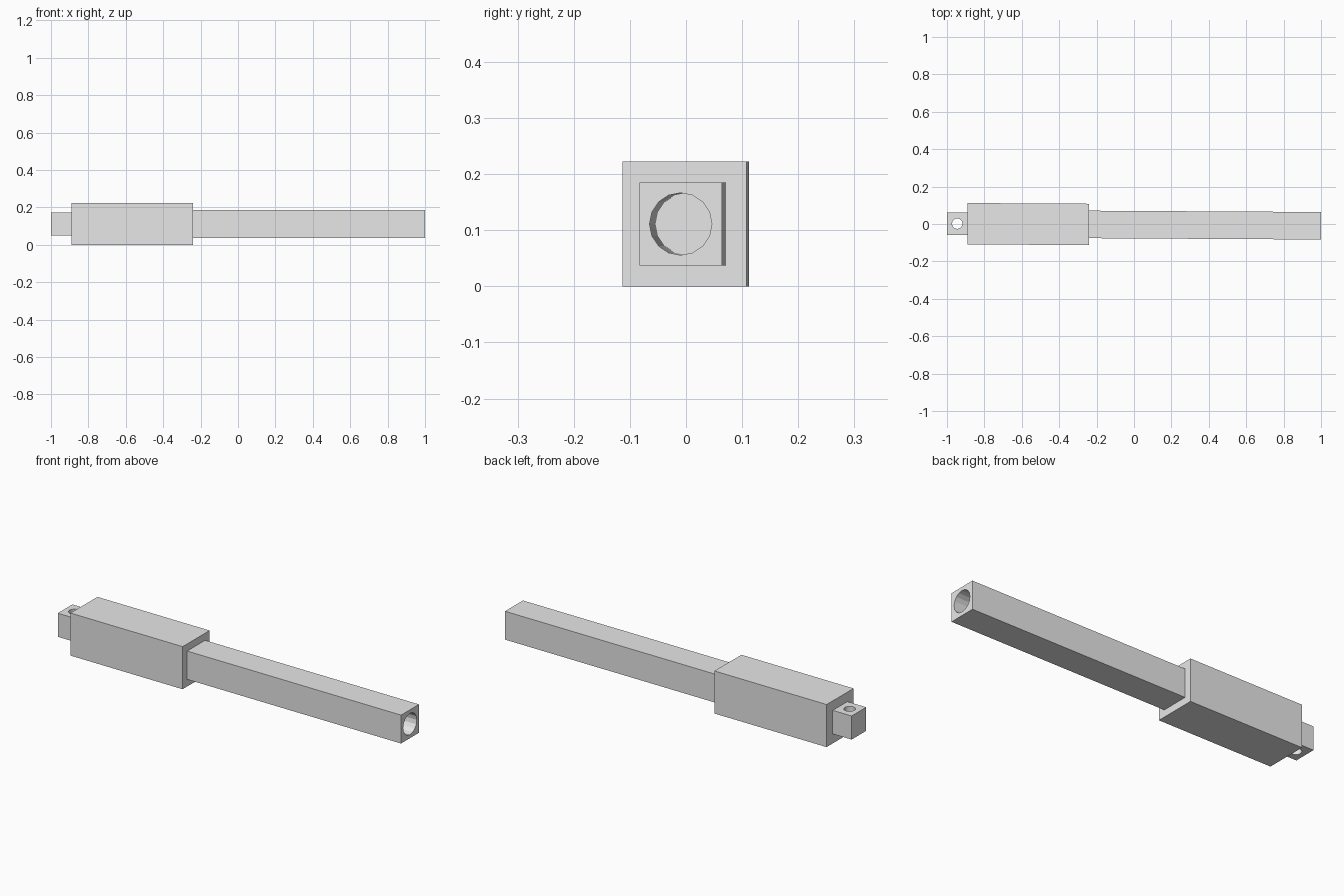
import bpy, math
from mathutils import Matrix

default = bpy.data.objects.get("Cube")
if default:
    bpy.data.objects.remove(default, do_unlink=True)

grey = bpy.data.materials.new("light grey")
grey.use_nodes = True
colour = (0.8, 0.8, 0.8, 1)
grey.diffuse_color = colour
grey.node_tree.nodes["Principled BSDF"].inputs["Base Color"].default_value = colour

MID_Z = 0.111
# The whole rod is turned very slightly about the vertical axis
YAW = Matrix.Translation((0, -0.0037, MID_Z)) @ Matrix.Rotation(-0.0058, 4, 'Z')


def finish(name):
    ob = bpy.context.object
    ob.name = name
    ob.data.transform(ob.matrix_basis)
    ob.matrix_basis = YAW
    ob.data.materials.append(grey)
    return ob


def box(name, x0, x1, width, height):
    bpy.ops.mesh.primitive_cube_add(size=1, location=((x0 + x1) / 2, 0, 0))
    bpy.context.object.scale = (x1 - x0, width, height)
    bpy.context.view_layer.update()
    return finish(name)


def rod(name, radius, length, centre, rotation):
    bpy.ops.mesh.primitive_cylinder_add(vertices=16, radius=radius, depth=length,
                                        location=centre, rotation=rotation)
    bpy.context.view_layer.update()
    ob = finish(name)
    ob.hide_render = True
    return ob


def drill(part, cutter):
    mod = part.modifiers.new("hole", 'BOOLEAN')
    mod.operation = 'DIFFERENCE'
    mod.solver = 'EXACT'
    mod.object = cutter
    bpy.context.view_layer.objects.active = part
    bpy.ops.object.modifier_apply(modifier=mod.name)


# Square housing, slim square tube and rear mounting lug
body = box("housing", -0.89, -0.24, 0.221, 0.222)
tube = box("tube", -0.24, 0.999, 0.147, 0.148)
lug = box("mounting_lug", -0.999, -0.889, 0.12, 0.123)

# Long bore through the tube into the housing, and pin hole in the lug
bore = rod("bore_cutter", 0.0555, 2.0, (0.15, 0, 0), (0, math.pi / 2, 0))
pin = rod("pin_cutter", 0.028, 0.4, (-0.945, 0, 0), (0, 0, 0))
drill(body, bore)
drill(tube, bore)
drill(lug, pin)
for cutter in (bore, pin):
    bpy.data.objects.remove(cutter, do_unlink=True)
